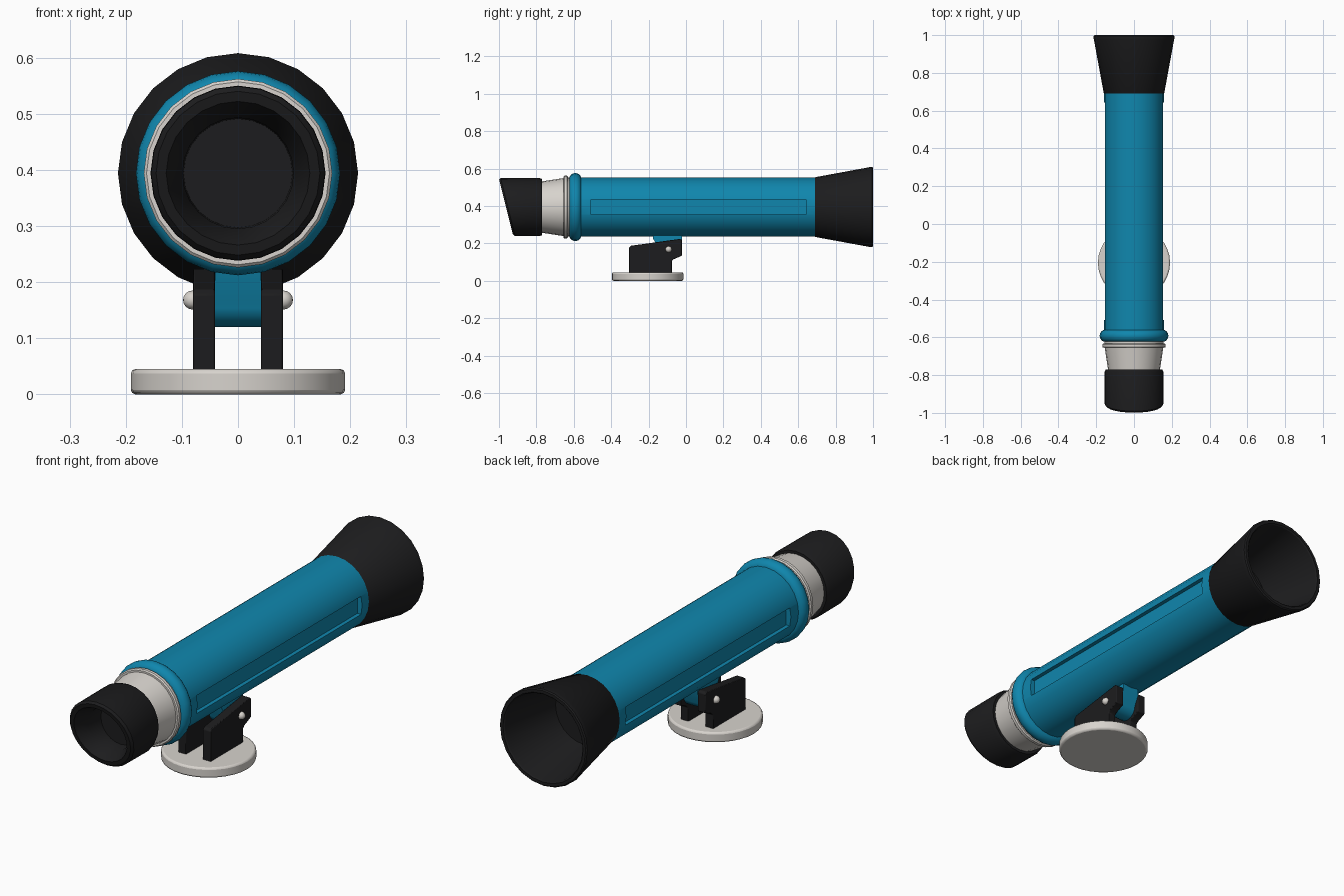
import bpy, bmesh
from math import sin, cos, pi, radians

if "Cube" in bpy.data.objects:
    bpy.data.objects.remove(bpy.data.objects["Cube"])

AXIS = 0.394      # height of the tube axis
SIDES = 24


def material(name, rgb):
    m = bpy.data.materials.new(name)
    m.diffuse_color = (*rgb, 1)
    m.use_nodes = True
    m.node_tree.nodes["Principled BSDF"].inputs["Base Color"].default_value = m.diffuse_color
    return m


BLUE = material("blue", (0.005, 0.24, 0.42))
BLACK = material("black", (0.012, 0.012, 0.013))
PALE = material("pale", (0.68, 0.65, 0.61))


def finish(name, bm, mat, bevel=0):
    bmesh.ops.remove_doubles(bm, verts=bm.verts, dist=1e-5)
    bmesh.ops.recalc_face_normals(bm, faces=bm.faces)
    me = bpy.data.meshes.new(name)
    bm.to_mesh(me)
    bm.free()
    ob = bpy.data.objects.new(name, me)
    bpy.context.collection.objects.link(ob)
    me.materials.append(mat)
    if bevel:
        b = ob.modifiers.new("bevel", "BEVEL")
        b.width, b.segments = bevel, 2
        b.limit_method, b.angle_limit = "ANGLE", radians(40)
    smooth(ob)
    return ob


def smooth(ob):
    bpy.ops.object.select_all(action="DESELECT")
    ob.select_set(True)
    bpy.context.view_layer.objects.active = ob
    bpy.ops.object.shade_smooth_by_angle(angle=radians(32))


def lathe(name, profile, mat, slant=None):
    """Revolve (radius, y) points about the tube axis; the ends lie on the axis."""
    bm = bmesh.new()
    rings = []
    for r, y in profile:
        ring = []
        for i in range(SIDES):
            a = 2 * pi * i / SIDES
            x, z = r * sin(a), r * cos(a)
            dy = slant(y, z) if slant else 0
            ring.append(bm.verts.new((x, y + dy, AXIS + z)))
        rings.append(ring)
    for p, q in zip(rings, rings[1:]):
        for i in range(SIDES):
            j = (i + 1) % SIDES
            bm.faces.new((p[i], p[j], q[j], q[i]))
    bmesh.ops.remove_doubles(bm, verts=bm.verts, dist=1e-5)
    bmesh.ops.dissolve_degenerate(bm, edges=bm.edges, dist=1e-5)
    return finish(name, bm, mat)


def plate(name, outline, x0, x1, mat, bevel):
    """Extrude a (y, z) outline from x0 to x1."""
    bm = bmesh.new()
    f = bm.faces.new([bm.verts.new((x0, y, z)) for y, z in outline])
    ext = bmesh.ops.extrude_face_region(bm, geom=[f])["geom"]
    for v in ext:
        if isinstance(v, bmesh.types.BMVert):
            v.co.x = x1
    return finish(name, bm, mat, bevel)


# main tube, with a long slot cut into each side
tube = lathe("main_tube", [(0, -0.61), (0.158, -0.61), (0.158, 0.70), (0, 0.70)], BLUE)
for side in (-1, 1):
    bpy.ops.mesh.primitive_cube_add(size=1, location=(side * 0.185, 0.067, AXIS))
    cutter = bpy.context.object
    cutter.scale = (0.1, 1.15, 0.08)
    cutter.hide_render = True
    bo = tube.modifiers.new("slot", "BOOLEAN")
    bo.object, bo.operation, bo.solver = cutter, "DIFFERENCE", "EXACT"
    bpy.context.view_layer.objects.active = tube
    bpy.ops.object.modifier_apply(modifier=bo.name)
    bpy.data.objects.remove(cutter)
smooth(tube)

# rounded collar at the eyepiece end
collar = [(0.152 + 0.030 * sin(pi * i / 8), -0.592 - 0.032 * cos(pi * i / 8)) for i in range(9)]
lathe("tube_collar", [(0, -0.624)] + collar + [(0, -0.56)], BLUE)

# flared hollow lens hood
lathe("lens_hood", [
    (0, 0.685), (0.154, 0.685), (0.160, 0.692), (0.212, 0.975), (0.214, 0.982),
    (0.214, 0.995), (0.209, 1.0), (0.196, 1.0), (0.191, 0.995), (0.138, 0.715),
    (0, 0.715)], BLACK)

# pale tapered neck with a thin ring
lathe("eyepiece_neck", [
    (0, -0.78), (0.136, -0.78), (0.155, -0.655), (0.163, -0.655), (0.168, -0.650),
    (0.168, -0.637), (0.163, -0.632), (0.157, -0.632), (0.157, -0.61), (0, -0.61)], PALE)

# eyepiece cup with a slanted mouth
lathe("eyepiece_cup", [
    (0, -0.82), (0.097, -0.82), (0.099, -0.90), (0.123, -0.952), (0.128, -0.9625),
    (0.146, -0.9625), (0.155, -0.952), (0.156, -0.785), (0.150, -0.769), (0, -0.769)],
    BLACK, lambda y, z: -0.25 * z if y < -0.89 else 0)

# hanging lug under the tube, rounded around the pivot
PY, PZ = -0.093, 0.168
lug = [(-0.176, 0.26), (-0.176, 0.225)]
lug += [(PY - 0.05 * cos(pi * i / 10), PZ - 0.048 * sin(pi * i / 10)) for i in range(11)]
lug += [(-0.022, 0.21), (-0.022, 0.26)]
plate("pivot_lug", lug, -0.041, 0.041, BLUE, 0)

# pair of bracket plates with pivot bolts
bracket = [(-0.305, 0.04), (-0.305, 0.178), (-0.295, 0.187), (-0.032, 0.224), (-0.022, 0.217),
           (-0.022, 0.134), (-0.068, 0.114), (-0.076, 0.105), (-0.076, 0.04)]
for side, label in ((-1, "left"), (1, "right")):
    plate(f"bracket_{label}", bracket, side * 0.041, side * 0.080, BLACK, 0.003)
    bm = bmesh.new()
    bmesh.ops.create_uvsphere(bm, u_segments=12, v_segments=8, radius=0.017)
    for v in bm.verts:
        v.co = (side * 0.081 + v.co.z, PY + v.co.x, PZ + v.co.y)
    finish(f"pivot_bolt_{label}", bm, PALE)

# round base
bm = bmesh.new()
bmesh.ops.create_cone(bm, cap_ends=True, segments=32, radius1=0.191, radius2=0.191, depth=0.045)
bmesh.ops.translate(bm, verts=bm.verts, vec=(0, -0.205, 0.0225))
finish("base_disc", bm, PALE, 0.008)
